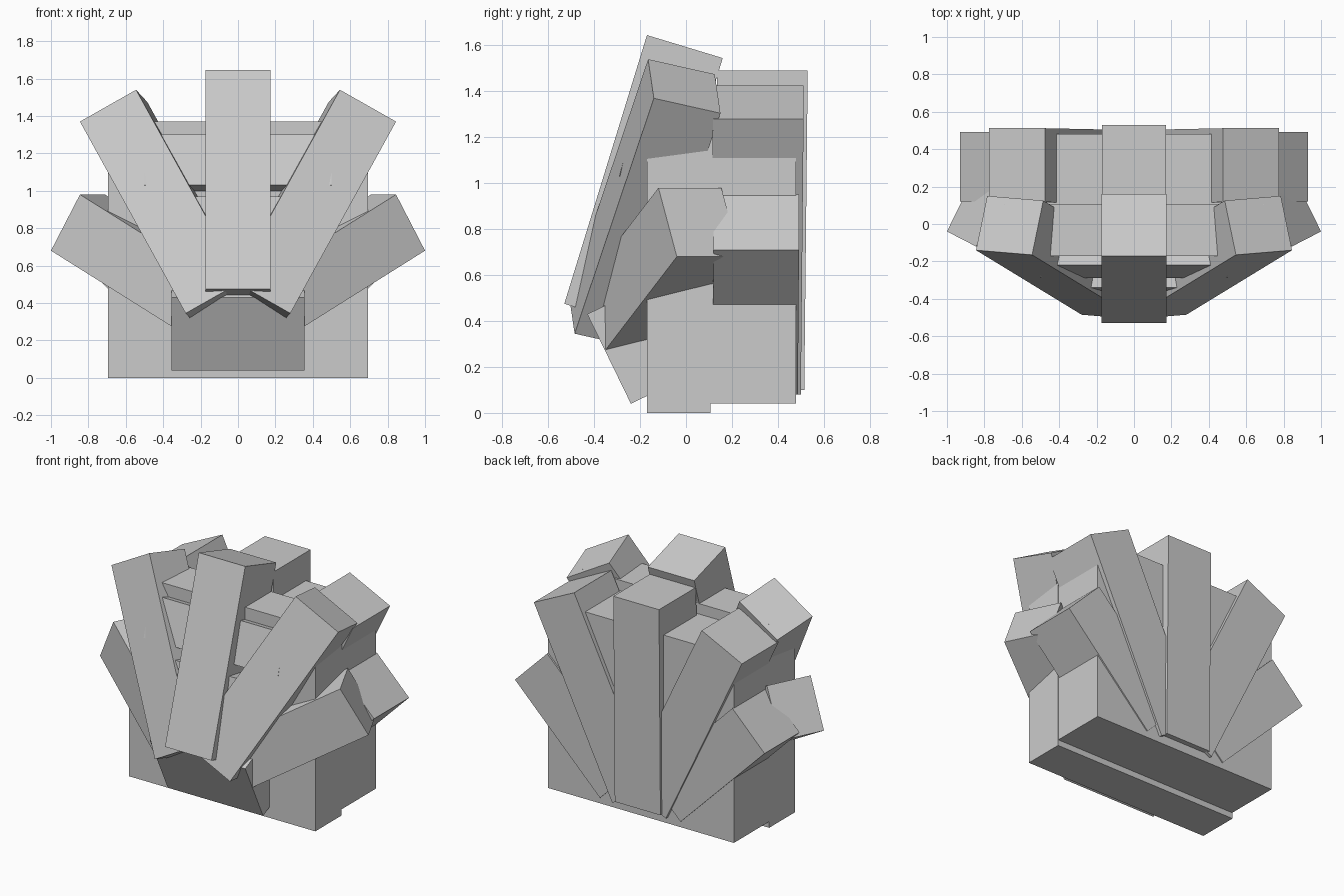
import bpy
import bmesh
from mathutils import Vector

# Remove the default cube only
default_cube = bpy.data.objects.get("Cube")
if default_cube:
    bpy.data.objects.remove(default_cube, do_unlink=True)

# Single plain grey material
GREY = (0.6, 0.6, 0.6, 1.0)
grey = bpy.data.materials.new("plain grey")
grey.use_nodes = True
grey.diffuse_color = GREY
for node in grey.node_tree.nodes:
    if node.type == 'BSDF_PRINCIPLED':
        node.inputs["Base Color"].default_value = GREY


def block(name, corner, across, depth, length, flip=1):
    """Box spanned by three edge vectors from one corner; flip=-1 mirrors it in x."""
    corner, across, depth, length = map(Vector, (corner, across, depth, length))
    bm = bmesh.new()
    bmesh.ops.create_cube(bm, size=1)
    for vert in bm.verts:
        a, d, l = vert.co + Vector((0.5, 0.5, 0.5))
        vert.co = corner + across * a + depth * d + length * l
        vert.co.x *= flip
    bmesh.ops.recalc_face_normals(bm, faces=bm.faces)
    mesh = bpy.data.meshes.new(name)
    bm.to_mesh(mesh)
    bm.free()
    mesh.materials.append(grey)
    obj = bpy.data.objects.new(name, mesh)
    bpy.context.scene.collection.objects.link(obj)
    return obj


def centred_block(name, half_width, front, depth, length):
    """Box symmetric in x, given by its lower front edge (y, z) and two (y, z) vectors."""
    block(name, (-half_width, *front), (2 * half_width, 0, 0), (0, *depth), (0, *length))


def mirrored_blocks(name, corner, across, depth, length):
    """A left block and its mirrored right partner."""
    for side, flip in (("left", 1), ("right", -1)):
        block(f"{side}_{name}", corner, across, depth, length, flip)


# Stepped central body
centred_block("front_body", 0.695, front=(-0.17, 0), depth=(0.277, 0), length=(0, 1.37))
centred_block("rear_body", 0.693, front=(0.1, 0.04), depth=(0.38, 0), length=(0, 1.26))

# Leaning panels stacked on the front of the body
centred_block("lower_front_wedge", 0.355, front=(-0.24, 0.04), depth=(0.27, 0.13), length=(-0.19, 0.39))
centred_block("middle_front_panel", 0.3, front=(-0.43, 0.43), depth=(0.27, -0.045), length=(0.09, 0.54))
centred_block("upper_front_panel", 0.5, front=(-0.29, 1.03), depth=(0.27, -0.07), length=(0.07, 0.27))

# Front fan of five leaning beams
centred_block("front_centre_beam", 0.173, front=(-0.53, 0.475), depth=(0.33, -0.1), length=(0.36, 1.17))
mirrored_blocks(
    "front_upper_beam",
    corner=(0.28, -0.485, 0.345),
    across=(-0.3, -0.025, 0.17),
    depth=(-0.06, 0.29, -0.065),
    length=(0.565, 0.345, 1.025),
)
mirrored_blocks(
    "front_lower_beam",
    corner=(0.355, -0.35, 0.275),
    across=(-0.155, -0.08, 0.3),
    depth=(-0.134, 0.274, 0),
    length=(0.645, 0.31, 0.405),
)

# Rear fan of five upright beams
centred_block("rear_centre_beam", 0.17, front=(0.12, 0.1), depth=(0.395, 0), length=(0.015, 1.39))
mirrored_blocks(
    "rear_upper_beam",
    corner=(0.2, 0.105, 0.08),
    across=(-0.3, 0, 0.145),
    depth=(0, 0.395, 0),
    length=(0.575, 0.012, 1.2),
)
mirrored_blocks(
    "rear_lower_beam",
    corner=(0.3, 0.115, 0.08),
    across=(-0.24, 0, 0.24),
    depth=(0, 0.372, 0),
    length=(0.63, 0.005, 0.63),
)
